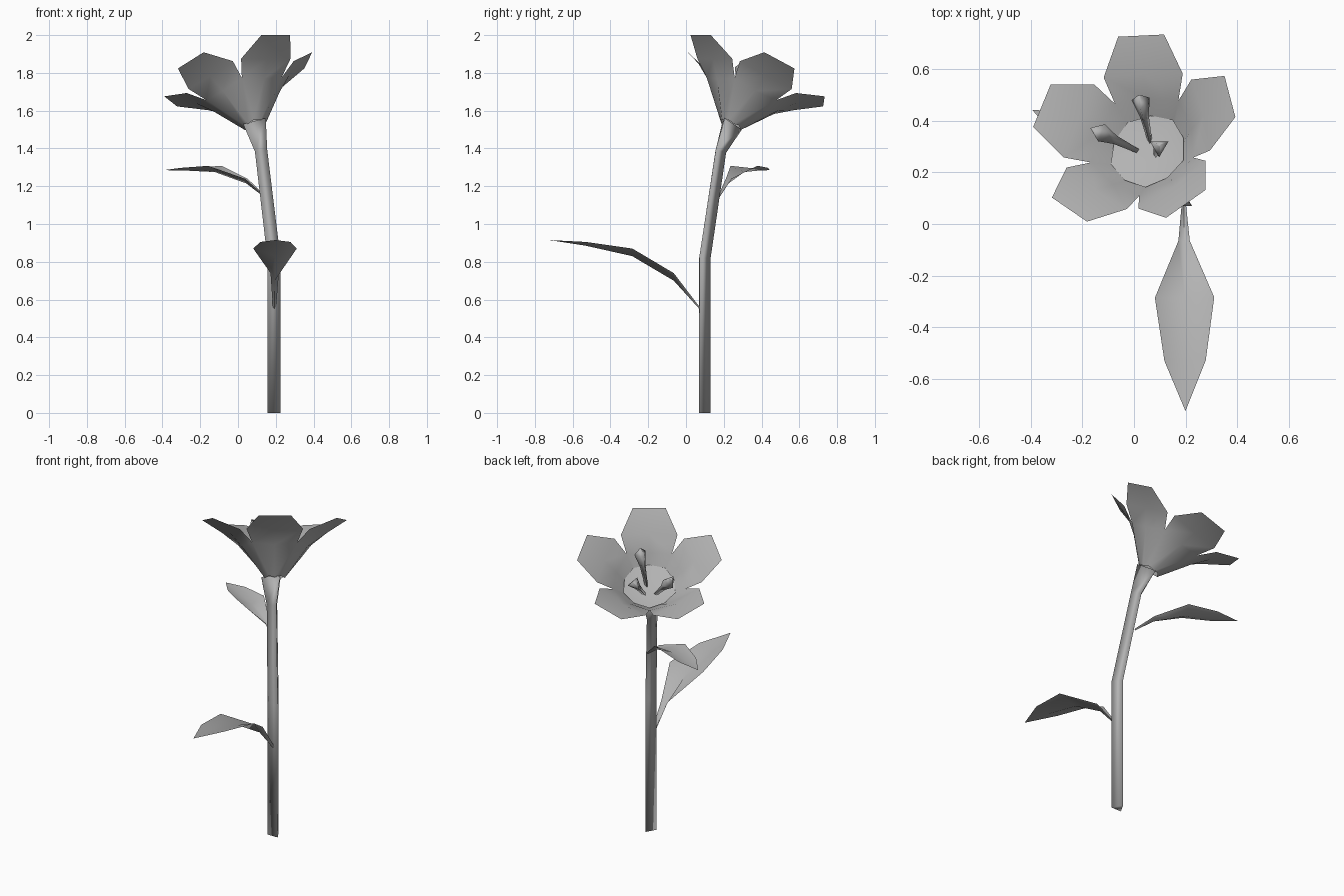
import bpy, bmesh, math
from mathutils import Vector as V

if "Cube" in bpy.data.objects:
    bpy.data.objects.remove(bpy.data.objects["Cube"])

BASE = V((0.087, 0.238, 1.53))            # where the bloom meets the stem
A = V((-0.28, 0.397, 0.875)).normalized()  # bloom axis
S = V((0.817, 0.576, 0)).normalized()      # bloom sideways
U = S.cross(A).normalized()
if U.z < 0:
    U = -U                                 # towards the upper petal

grey = bpy.data.materials.new("dark_grey")
grey.diffuse_color = (0.45, 0.45, 0.45, 1)
grey.use_nodes = True
grey.node_tree.nodes["Principled BSDF"].inputs["Base Color"].default_value = grey.diffuse_color


def finish(name, bm, angle=65):
    bmesh.ops.remove_doubles(bm, verts=bm.verts, dist=0.0005)
    bmesh.ops.recalc_face_normals(bm, faces=bm.faces)
    me = bpy.data.meshes.new(name)
    bm.to_mesh(me)
    bm.free()
    me.materials.append(grey)
    ob = bpy.data.objects.new(name, me)
    bpy.context.collection.objects.link(ob)
    bpy.ops.object.select_all(action='DESELECT')
    ob.select_set(True)
    bpy.context.view_layer.objects.active = ob
    bpy.ops.object.shade_smooth_by_angle(angle=math.radians(angle))


def grid(bm, rows):
    vs = [[bm.verts.new(p) for p in r] for r in rows]
    for a, b in zip(vs, vs[1:]):
        for i in range(len(a) - 1):
            bm.faces.new([a[i], a[i + 1], b[i + 1], b[i]])
    return vs


def tube(name, rings, phase):
    """three-sided tube; rings: (centre, axis, radius)"""
    bm = bmesh.new()
    loops = []
    for c, ax, r in rings:
        ax = V(ax).normalized()
        e1 = V((1, 0, 0))
        e1 = (e1 - ax * e1.dot(ax)).normalized()
        e2 = ax.cross(e1)
        loops.append([bm.verts.new(V(c) + r * (math.cos(t) * e1 + math.sin(t) * e2))
                      for t in (math.radians(phase + 120 * i) for i in range(3))])
    for a, b in zip(loops, loops[1:]):
        for i in range(3):
            j = (i + 1) % 3
            bm.faces.new([a[i], a[j], b[j], b[i]])
    bm.faces.new(loops[0][::-1])
    bm.faces.new(loops[-1])
    finish(name, bm, 125)


# Stem: straight, bent, then flaring into the bloom
tube("stem", [((0.19, 0.09, 0), (0, 0, 1), 0.040),
              ((0.19, 0.09, 0.82), (-0.06, 0.08, 1), 0.040),
              ((0.122, 0.175, 1.385), (-0.17, 0.22, 1), 0.038),
              (BASE + V((0, -0.008, 0)), A, 0.072)], -30)


def bloom_dirs(k):
    a = 2 * math.pi * k / 5
    return (math.cos(a) * U + math.sin(a) * S, -math.sin(a) * U + math.cos(a) * S)


C36, S36 = math.cos(math.pi / 5), math.sin(math.pi / 5)

# Bloom: five petals joined into a funnel up to the notches
bm = bmesh.new()
for k in range(5):
    d, t = bloom_dirs(k)

    def row(half, side_r, side_h, mid_r, mid_h):
        side = BASE + d * side_r + A * side_h
        return [side - t * half, BASE + d * mid_r + A * mid_h, side + t * half]

    grid(bm, [row(0.055 * S36, 0.055 * C36, 0.0, 0.06, -0.01),
              row(0.218 * S36, 0.218 * C36, 0.181, 0.195, 0.165),
              row(0.160, 0.259, 0.251, 0.268, 0.243),
              row(0.093, 0.400, 0.316, 0.400, 0.316)])
finish("petals", bm)

# Shallow floor closing the throat of the bloom
bm = bmesh.new()
mid = bm.verts.new(BASE + A * 0.085)
rim = []
for k in range(5):
    d, t = bloom_dirs(k)
    rim.append(bm.verts.new(BASE + d * 0.148 + A * 0.116))
    rim.append(bm.verts.new(BASE + (d * C36 + t * S36) * 0.155 + A * 0.116))
for i in range(10):
    bm.faces.new([mid, rim[i], rim[(i + 1) % 10]])
finish("bloom_floor", bm)

# Stamens: tapered stalk with a swollen faceted head
for i, tip in enumerate([(-0.165, 0.37, 1.765), (0.02, 0.497, 1.745), (0.10, 0.305, 1.86)]):
    start = BASE + V((tip[0] - BASE.x, tip[1] - BASE.y, 0)) * 0.12 + A * 0.03
    ax = V(tip) - start
    tube("stamen_%d" % (i + 1),
         [(start + ax * f, ax, r) for f, r in
          ((0, 0.006), (0.6, 0.020), (0.88, 0.041), (1.0, 0.006))], 30)


# Leaves: folded along the midrib; stations are (distance, half width, mid z, edge z)
def leaf(name, root, direction, stations):
    d = V((*direction, 0)).normalized()
    w = V((-d.y, d.x, 0))
    bm = bmesh.new()
    rows = []
    for s, half, zm, ze in stations:
        p = V((root[0], root[1], 0)) + d * s
        rows.append([p - w * half + V((0, 0, ze)), p + V((0, 0, zm)),
                     p + w * half + V((0, 0, ze))])
    tip = bm.verts.new(rows[-1][1])
    left, rib, right = grid(bm, rows[:-1])[-1]
    bm.faces.new([left, rib, tip])
    bm.faces.new([rib, right, tip])
    finish(name, bm)


leaf("lower_leaf", (0.193, 0.08), (0.008, -1),
     [(0, 0.008, 0.54, 0.55), (0.145, 0.022, 0.70, 0.74), (0.365, 0.115, 0.83, 0.87),
      (0.61, 0.08, 0.885, 0.905), (0.805, 0, 0.915, 0.915)])
leaf("upper_leaf", (0.115, 0.19), (-0.505, 0.25),
     [(-0.03, 0.006, 1.14, 1.15), (0.08, 0.016, 1.215, 1.24), (0.265, 0.08, 1.275, 1.308),
      (0.44, 0.056, 1.283, 1.297), (0.568, 0, 1.285, 1.285)])
